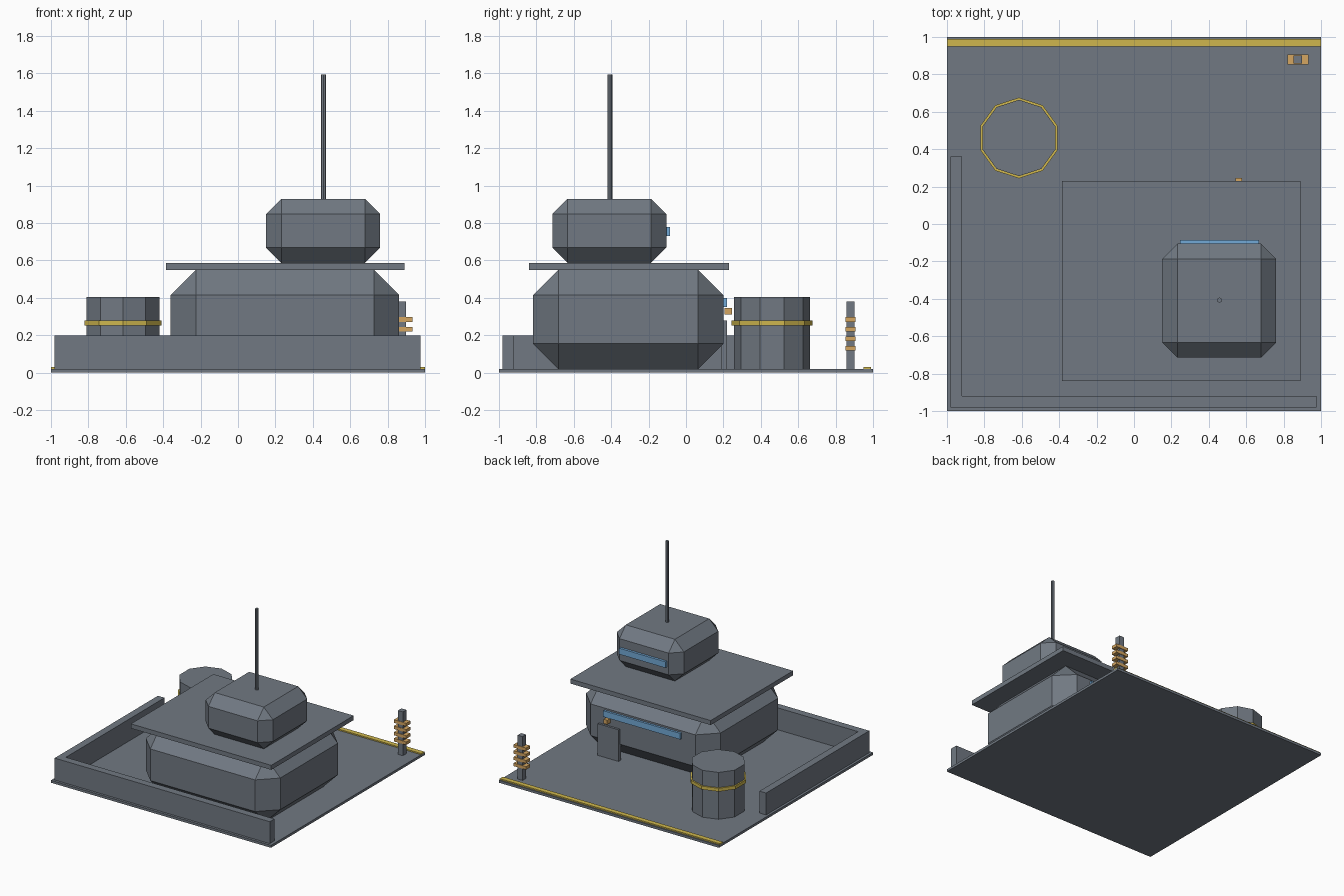
import bpy, bmesh
from mathutils import Matrix, Vector

if "Cube" in bpy.data.objects:
    bpy.data.objects.remove(bpy.data.objects["Cube"])


def material(name, rgb):
    m = bpy.data.materials.new(name)
    m.diffuse_color = (*rgb, 1)
    m.use_nodes = True
    m.node_tree.nodes["Principled BSDF"].inputs["Base Color"].default_value = m.diffuse_color
    return m


GREY = material("slate grey", (0.165, 0.191, 0.225))
YELLOW = material("hazard yellow", (0.62, 0.47, 0.075))
ORANGE = material("amber orange", (0.66, 0.38, 0.12))
BLUE = material("window blue", (0.17, 0.40, 0.68))


def finish(bm, name, mat):
    mesh = bpy.data.meshes.new(name)
    bmesh.ops.recalc_face_normals(bm, faces=bm.faces[:])
    bm.to_mesh(mesh)
    bm.free()
    mesh.materials.append(mat)
    ob = bpy.data.objects.new(name, mesh)
    bpy.context.collection.objects.link(ob)
    return ob


def box(name, x, y, z, mat=GREY, chamfer=0):
    """Box from (min, max) ranges, with optional flat chamfer on all edges."""
    bm = bmesh.new()
    lo, hi = Vector((x[0], y[0], z[0])), Vector((x[1], y[1], z[1]))
    mtx = Matrix.Translation((lo + hi) / 2) @ Matrix.Diagonal((*(hi - lo), 1))
    bmesh.ops.create_cube(bm, size=1, matrix=mtx)
    if chamfer:
        bmesh.ops.bevel(bm, geom=bm.edges[:], offset=chamfer, segments=1,
                        profile=0.5, affect='EDGES')
    return finish(bm, name, mat)


def cylinder(name, x, y, z, r, sides, mat=GREY):
    """Upright prism with its first corner pointing to the back (+y)."""
    bm = bmesh.new()
    mtx = (Matrix.Translation((x, y, (z[0] + z[1]) / 2))
           @ Matrix.Rotation(1.5707963, 4, 'Z'))
    bmesh.ops.create_cone(bm, cap_ends=True, segments=sides, radius1=r,
                          radius2=r, depth=z[1] - z[0], matrix=mtx)
    # turn the prism so that one corner lies exactly on +y
    c = Vector((x, y, 0))
    v = bm.verts[:][0].co - c
    ang = Vector((v.x, v.y)).angle_signed(Vector((0, 1)))
    bmesh.ops.rotate(bm, verts=bm.verts[:], cent=c,
                     matrix=Matrix.Rotation(-ang, 3, 'Z'))
    return finish(bm, name, mat)


# Ground plate and edge stripe
box("base_plate", (-1, 1), (-1, 1), (0, 0.02))
box("edge_stripe", (-1, 1), (0.95, 0.99), (0.02, 0.03), YELLOW)

# Perimeter walls
box("front_wall", (-0.98, 0.975), (-0.98, -0.92), (0.02, 0.2))
box("left_wall", (-0.98, -0.92), (-0.92, 0.36), (0.02, 0.2))

# Main building, roof slab and upper block
box("main_building", (-0.36, 0.862), (-0.817, 0.2), (0.02, 0.55), chamfer=0.135)
box("roof_slab", (-0.385, 0.89), (-0.84, 0.23), (0.55, 0.587))
box("upper_block", (0.15, 0.76), (-0.715, -0.105), (0.587, 0.93), chamfer=0.082)

# Windows on the back
box("upper_window", (0.247, 0.667), (-0.11, -0.085), (0.73, 0.78), BLUE)
box("lower_window", (-0.1, 0.6), (0.19, 0.218), (0.35, 0.4), BLUE)

# Door with lamp
box("door", (0.46, 0.65), (0.19, 0.218), (0.02, 0.28))
box("door_lamp", (0.543, 0.577), (0.207, 0.247), (0.312, 0.347), ORANGE)

# Antenna
cylinder("antenna", 0.457, -0.407, (0.92, 1.595), 0.0135, 8)

# Storage tank with band
cylinder("tank", -0.615, 0.46, (0.02, 0.405), 0.204, 10)
cylinder("tank_band", -0.615, 0.46, (0.253, 0.28), 0.216, 10, YELLOW)

# Coil pylon
box("pylon", (0.854, 0.899), (0.857, 0.902), (0.02, 0.38))
for i in range(4):
    z = 0.131 + i * 0.051
    box(f"pylon_coil_{i + 1}", (0.82, 0.932), (0.853, 0.906),
        (z - 0.0125, z + 0.0125), ORANGE)
